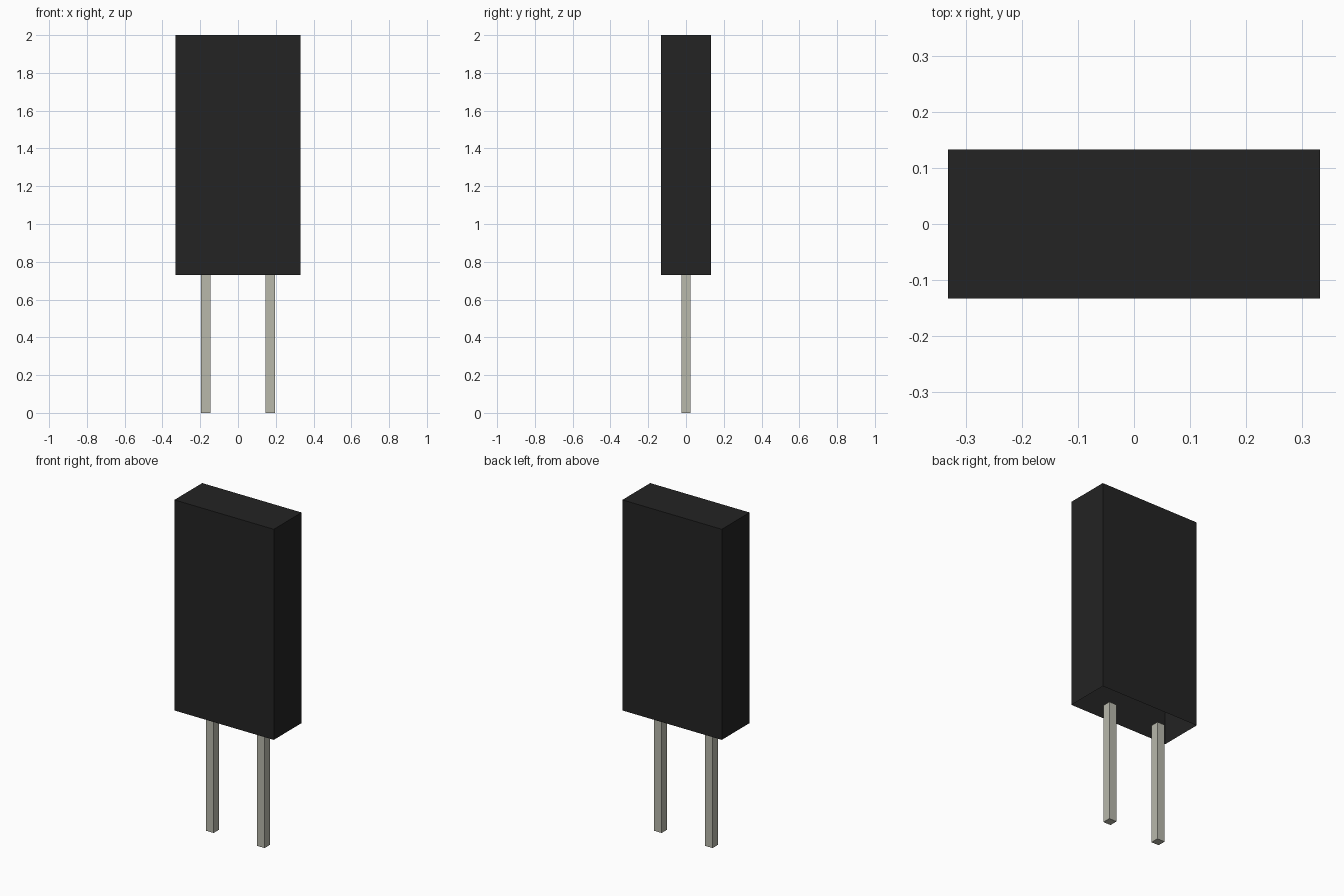
import bpy
import bmesh

cube = bpy.data.objects.get("Cube")
if cube:
    bpy.data.objects.remove(cube, do_unlink=True)


def material(name, rgb, roughness):
    mat = bpy.data.materials.new(name)
    mat.use_nodes = True
    mat.diffuse_color = (*rgb, 1)
    bsdf = mat.node_tree.nodes["Principled BSDF"]
    bsdf.inputs["Base Color"].default_value = (*rgb, 1)
    bsdf.inputs["Roughness"].default_value = roughness
    return mat


def box(name, size, centre, mat, open_side=None):
    """Flat-faced box; open_side is +1 or -1 to leave out its top or bottom face."""
    bm = bmesh.new()
    bmesh.ops.create_cube(bm, size=1)
    if open_side:
        bm.normal_update()
        faces = [f for f in bm.faces if f.normal.z * open_side > 0.9]
        bmesh.ops.delete(bm, geom=faces, context="FACES_ONLY")
    bmesh.ops.scale(bm, vec=size, verts=bm.verts)
    bmesh.ops.translate(bm, vec=centre, verts=bm.verts)
    mesh = bpy.data.meshes.new(name)
    bm.to_mesh(mesh)
    bm.free()
    mesh.materials.append(mat)
    obj = bpy.data.objects.new(name, mesh)
    bpy.context.collection.objects.link(obj)
    return obj


black = material("black plastic", (0.017, 0.017, 0.017), 0.6)
metal = material("tinned metal", (0.48, 0.48, 0.41), 0.5)

BASE, TOP = 0.73, 2.0

# Hollow case, open underneath
box("case", (0.663, 0.265, TOP - BASE), (0, 0, (TOP + BASE) / 2), black, open_side=-1)

# Pair of square pins ending at the case opening
for side, x in (("left", 0.17), ("right", -0.17)):
    box(f"{side}_pin", (0.05, 0.05, BASE), (x, 0, BASE / 2), metal)
